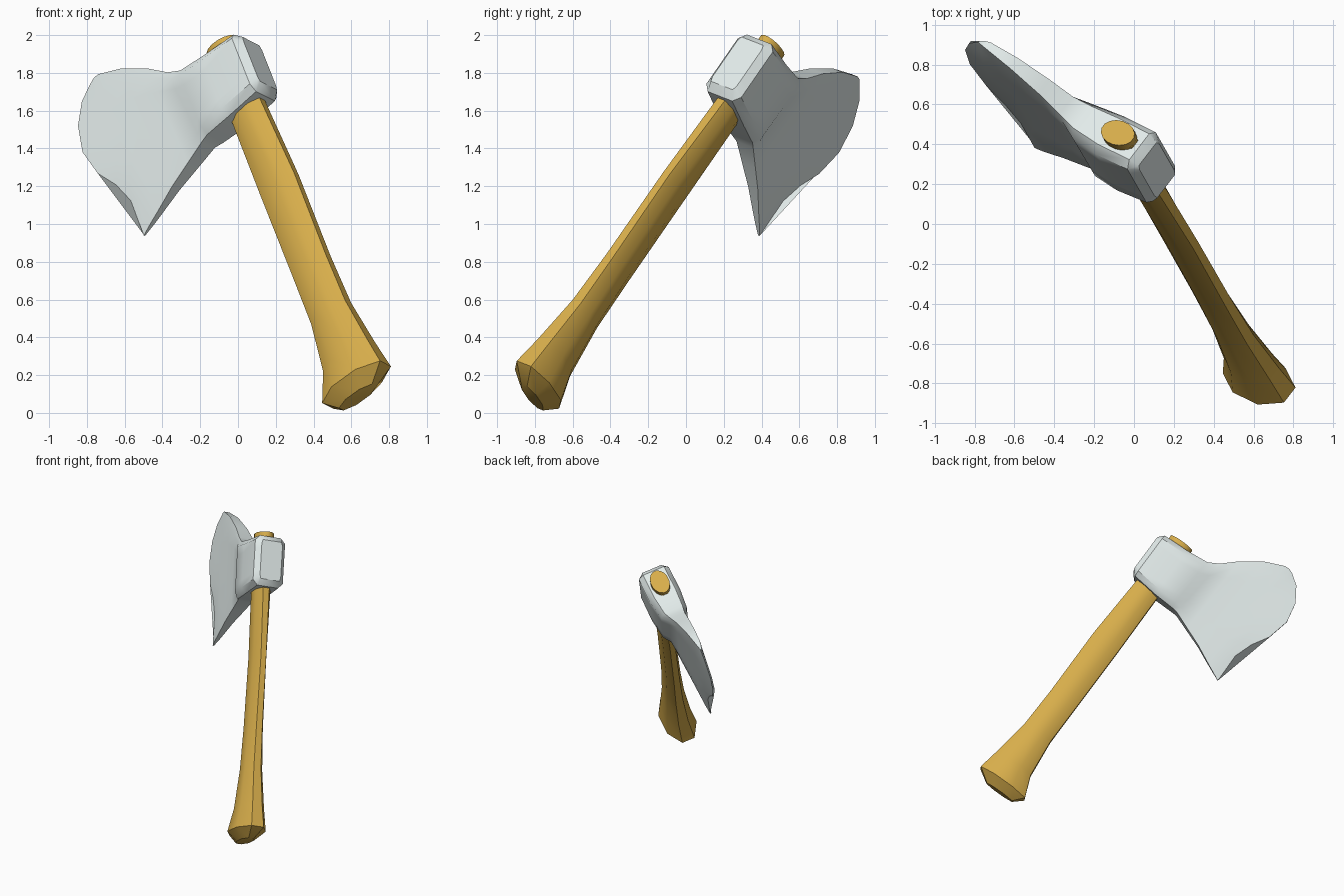
import bpy, bmesh, math, random
from mathutils import Vector, Matrix

if "Cube" in bpy.data.objects:
    bpy.data.objects.remove(bpy.data.objects["Cube"])

random.seed(4)
# Local frame: U runs up the handle, V towards the cutting edge, W is thickness
O = Vector((-0.08, 0.455, 1.94))
U = Vector((-0.309, 0.541, 0.782)).normalized()
V = Vector((-0.753, 0.366, -0.547))
V = (V - U * V.dot(U)).normalized()
W = U.cross(V)


def loc(a, b, c):
    return O + V * a + W * b + U * c


def loft(name, rings, color=None, angle=35):
    bm = bmesh.new()
    vs = [[bm.verts.new(loc(*p)) for p in r] for r in rings]
    n = len(vs[0])
    for r0, r1 in zip(vs, vs[1:]):
        for i in range(n):
            j = (i + 1) % n
            bm.faces.new((r0[i], r0[j], r1[j], r1[i]))
    bm.faces.new(vs[0])
    bm.faces.new(vs[-1])
    bmesh.ops.recalc_face_normals(bm, faces=bm.faces)
    me = bpy.data.meshes.new(name)
    bm.to_mesh(me)
    bm.free()
    ob = bpy.data.objects.new(name, me)
    bpy.context.collection.objects.link(ob)
    if color:
        m = bpy.data.materials.new(name + "_color")
        m.diffuse_color = color
        m.use_nodes = True
        m.node_tree.nodes["Principled BSDF"].inputs["Base Color"].default_value = m.diffuse_color
        me.materials.append(m)
    bpy.ops.object.select_all(action='DESELECT')
    ob.select_set(True)
    bpy.context.view_layer.objects.active = ob
    bpy.ops.object.shade_smooth_by_angle(angle=math.radians(angle))
    return ob


def oval(c, off, hv, hw, n=8):
    k = 1 / math.cos(math.pi / n)
    return [(off + hv * k * math.cos((i + .5) * math.tau / n) * .97,
             hw * k * math.sin((i + .5) * math.tau / n), c) for i in range(n)]


wood = (0.68, 0.42, 0.07, 1)
steel = (0.76, 0.83, 0.82, 1)

# Handle: faceted shaft with a flared knob
shaft = [(-.03, 0, .10, .062), (-.45, 0, .105, .06), (-.95, -.01, .12, .052),
         (-1.5, -.01, .118, .058), (-1.82, -.015, .122, .07),
         (-2.12, -.02, .16, .095), (-2.29, 0, .21, .12), (-2.36, .02, .12, .05)]
loft("handle", [oval(*s) for s in shaft], wood)

# Handle end showing through the eye of the head
loft("handle_end", [oval(-.1, 0, .10, .068, 16), oval(.005, 0, .10, .068, 16)], wood)

# Head and blade: cross-sections from the poll to the cutting edge
S = [0, .1, .25, .42, .6, .76, .9, 1]


def section(path, h, end):
    side = [h * (end if i in (0, 7) else 1) for i in range(8)]
    return ([(p[0], t, p[1]) for p, t in zip(path, side)] +
            [(p[0], -t, p[1]) for p, t in zip(path[::-1], side)])


def line(t, b):
    return [(t[0] + (b[0] - t[0]) * s, t[1] + (b[1] - t[1]) * s) for s in S]


ribs = [  # top point, bottom point, half thickness, end factor
    ((-.165, -.08), (-.165, -.38), .085, .9),
    ((-.125, -.04), (-.125, -.425), .122, .7),
    ((.08, -.035), (.08, -.45), .124, .7),
    ((.25, -.015), (.24, -.455), .105, .7),
    ((.33, .035), (.29, -.46), .068, .85),
    ((.435, .138), (.42, -.51), .052, .9),
    ((.588, .251), (.564, -.565), .04, .85),
    ((.732, .318), (.70, -.63), .026, .8)]
rings = [section(line(t, b), h, e) for t, b, h, e in ribs]
edge = [(.80, .31), (.885, .25), (.96, .135), (.992, -.02),
        (.955, -.19), (.88, -.32), (.833, -.46), (.838, -.693)]
# Subdivide slightly uneven ground bevel, then the cutting edge
last = line(*ribs[-1][:2])
mid = [((p[0] + q[0]) / 2 + random.uniform(-.01, .01), (p[1] + q[1]) / 2)
       for p, q in zip(last, edge)]
mid[0], mid[-1] = (.766, .32), (.77, -.662)
rings += [section(mid, .018, .8), section(edge, .006, .8)]
loft("axe_head", rings, steel, 40)
